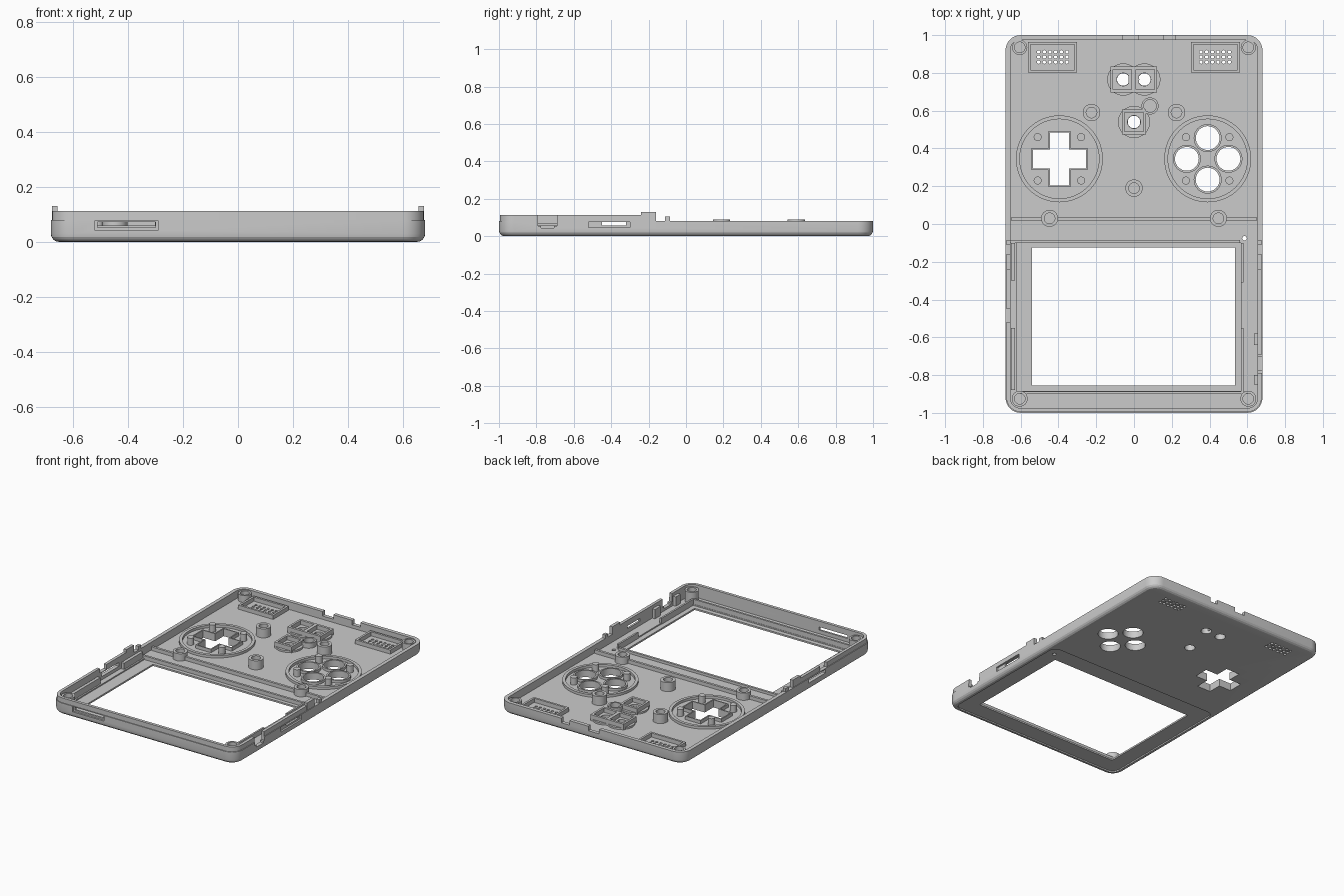
import bpy, bmesh, math

if "Cube" in bpy.data.objects:
    bpy.data.objects.remove(bpy.data.objects["Cube"])

GREY = (0.6, 0.6, 0.6, 1)
grey = bpy.data.materials.new("matte_grey")
grey.use_nodes = True
grey.diffuse_color = GREY
grey.node_tree.nodes["Principled BSDF"].inputs["Base Color"].default_value = GREY


# Outlines
def disc(cx, cy, r, n=32):
    return [(cx + r * math.cos(math.tau * i / n), cy + r * math.sin(math.tau * i / n)) for i in range(n)]


def rect(x0, x1, y0, y1, r=0.0, n=8):
    if r == 0:
        return [(x0, y0), (x1, y0), (x1, y1), (x0, y1)]
    pts = []
    for k, (cx, cy) in enumerate([(x1 - r, y1 - r), (x0 + r, y1 - r), (x0 + r, y0 + r), (x1 - r, y0 + r)]):
        for i in range(n + 1):
            a = math.pi / 2 * (k + i / n)
            pts.append((cx + r * math.cos(a), cy + r * math.sin(a)))
    return pts


def inset_case(d):
    return rect(-W + d, W - d, -1 + d, 1 - d, R - d)


def plus(cx, cy, a, w):
    quarter = [(a, -w), (a, w), (w, w)]
    pts = []
    for k in range(4):
        c, s = round(math.cos(k * math.pi / 2)), round(math.sin(k * math.pi / 2))
        pts += [(cx + x * c - y * s, cy + x * s + y * c) for x, y in quarter]
    return pts


# Solids, each made from (outline, z) rings
def loft(bm, rings, closed=False):
    loops = [[bm.verts.new((x, y, z)) for x, y in pts] for pts, z in rings]
    pairs = list(zip(loops, loops[1:]))
    if closed:
        pairs.append((loops[-1], loops[0]))
    else:
        bm.faces.new(loops[0][::-1])
        bm.faces.new(loops[-1])
    for a, b in pairs:
        for i in range(len(a)):
            j = (i + 1) % len(a)
            bm.faces.new((a[i], a[j], b[j], b[i]))


def prism(bm, pts, z0, z1):
    loft(bm, [(pts, z0), (pts, z1)])


def tube(bm, outer, inner, z0, z1):
    loft(bm, [(outer, z0), (outer, z1), (inner, z1), (inner, z0)], True)


def make(name, build):
    bm = bmesh.new()
    build(bm)
    bmesh.ops.recalc_face_normals(bm, faces=bm.faces)
    me = bpy.data.meshes.new(name)
    bm.to_mesh(me)
    bm.free()
    me.materials.append(grey)
    ob = bpy.data.objects.new(name, me)
    bpy.context.collection.objects.link(ob)
    me.shade_smooth()
    me.set_sharp_from_angle(angle=math.radians(12))
    return ob


def cut(ob, solids):
    cutter = make("cutter", lambda bm: [prism(bm, *s) for s in solids])
    mod = ob.modifiers.new("cut", "BOOLEAN")
    mod.operation, mod.solver, mod.object = "DIFFERENCE", "EXACT", cutter
    mod.use_self = True
    bpy.context.view_layer.update()
    dg = bpy.context.evaluated_depsgraph_get()
    me = bpy.data.meshes.new_from_object(ob.evaluated_get(dg))
    ob.modifiers.clear()
    ob.data = me
    me.shade_smooth()
    me.set_sharp_from_angle(angle=math.radians(12))
    bpy.data.objects.remove(cutter)


W, R, FLOOR, RIM = 0.68, 0.08, 0.028, 0.08
PAD, KEYS = (-0.395, 0.345), (0.39, 0.345)
key_spots = [(KEYS[0] + 0.11 * dx, KEYS[1] + 0.11 * dy) for dx, dy in [(1, 0), (0, 1), (-1, 0), (0, -1)]]
small_spots = [(-0.057, 0.765), (0.055, 0.765), (0, 0.54)]

# Case with a rounded lower edge
b = 0.03
edge = [(b * (1 - math.sin(t)), b * (1 - math.cos(t))) for t in [math.pi / 8 * i for i in range(5)]]
case = make("case_shell", lambda bm: loft(bm, [(inset_case(d), z) for d, z in edge] + [(inset_case(0), RIM)]))
cut(case, [(inset_case(0.025), FLOOR, 1)])

# Lens recess below, screen recess above, then the window
cut(case, [(rect(-0.645, 0.645, -0.965, 0, 0.05), -1, 0.009)])
cut(case, [(rect(-0.62, 0.57, -0.885, -0.1), 0.02, 0.9)])
cut(case, [(rect(-0.54, 0.535, -0.855, -0.125), -1, 1), (disc(0.585, -0.075, 0.012), -1, 1)])

# Button holes and speaker grilles
holes = [(plus(*PAD, 0.14, 0.05), -1, 1)]
holes += [(disc(x, y, 0.063), -1, 1) for x, y in key_spots]
holes += [(disc(x, y, 0.033), -1, 1) for x, y in small_spots]
for s in (-1, 1):
    for i in range(6):
        for j in range(3):
            holes.append((disc(s * (0.355 + 0.03 * i), 0.857 + 0.027 * j, 0.009, 12), -1, 1))
cut(case, holes)

# Lip around the screen half, with raised end tabs
lip = make("front_lip", lambda bm: tube(bm, inset_case(0.005), inset_case(0.025), RIM - 0.002, 0.112))
cut(lip, [(rect(-1, 1, -0.2, 2), 0, 1)])


def end_tabs(bm):
    for s in (-1, 1):
        xs = sorted((s * 0.655, s * 0.676))
        prism(bm, rect(*xs, -0.24, -0.16), FLOOR, 0.13)
        prism(bm, rect(*xs, -0.112, -0.085), FLOOR, 0.104)


make("end_tabs", end_tabs)

# Openings in the side, front and back walls
cut(case, [(rect(0.668, 1, -0.52, -0.3), 0.045, 0.077), (rect(-0.52, -0.29, -2, -0.988), 0.042, 0.077)])
cut(case, [
    (rect(0.6, 1, -0.45, -0.32), 0.056, 0.075), (rect(-0.51, -0.3, -2, -0.95), 0.052, 0.073),
    (rect(-1, -0.6, -0.5, -0.32), 0.05, 0.075), (rect(0.6, 1, -0.79, -0.69), 0.055, 1),
    (rect(-0.06, 0.02, 0.95, 2), 0.05, 1), (rect(0.16, 0.22, 0.95, 2), 0.05, 1),
])
cut(case, [(rect(0.59, 1.1, -0.775, -0.705), 0.043, 0.9)])
cut(lip, [(rect(0.6, 1, -0.79, -0.69), 0, 1)])
cut(lip, [(rect(-1, -0.6, -0.52, -0.45), 0, 1)])


# Screw bosses
def bosses(bm):
    spots = [(s * 0.605, 0.935, 0.04, 0.074) for s in (-1, 1)] + [(s * 0.605, -0.925, 0.042, 0.1) for s in (-1, 1)]
    spots += [(s * 0.225, 0.59, 0.046, 0.088) for s in (-1, 1)] + [(s * 0.447, 0.03, 0.045, 0.076) for s in (-1, 1)]
    for x, y, r, top in spots + [(0, 0.19, 0.046, 0.088)]:
        tube(bm, disc(x, y, r), disc(x, y, 0.028), 0.02, top)


make("screw_bosses", bosses)


# Round button wells with locating posts
def wells(bm):
    for cx, cy in (PAD, KEYS):
        tube(bm, disc(cx, cy, 0.23, 64), disc(cx, cy, 0.21, 64), 0.02, 0.045)
        for dx in (-0.115, 0.115):
            for dy in (-0.115, 0.115):
                prism(bm, disc(cx + dx, cy + dy, 0.021, 24), 0.02, 0.075)
    tube(bm, plus(*PAD, 0.148, 0.058), plus(*PAD, 0.14, 0.05), 0.02, 0.05)
    for x, y in key_spots:
        tube(bm, disc(x, y, 0.074), disc(x, y, 0.063), 0.02, 0.045)


make("button_wells", wells)


# Small button guides on rounded bases
def small_guides(bm):
    for x, y in small_spots:
        h = 0.053 if y > 0.7 else 0.05
        tube(bm, rect(x - h - 0.014, x + h + 0.014, y - h - 0.016, y + h + 0.016),
             rect(x - h, x + h, y - h, y + h), 0.02, 0.068)
        tube(bm, disc(x, y, 0.085), disc(x, y, 0.034), 0.02, 0.04)
    tube(bm, disc(0.085, 0.625, 0.045), disc(0.085, 0.625, 0.033), 0.02, 0.062)


make("small_button_guides", small_guides)


# Speaker frames
def speakers(bm):
    for s in (-1, 1):
        a, c = sorted((s * 0.302, s * 0.562))
        tube(bm, rect(a, c, 0.802, 0.964), rect(a + 0.014, c - 0.014, 0.816, 0.95), 0.02, 0.055)


make("speaker_frames", speakers)


# Ribs: centre divider, hinge shelf and screen guides
def ribs(bm):
    for x0, x1 in ((-0.65, -0.49), (-0.405, 0.405), (0.49, 0.65)):
        prism(bm, rect(x0, x1, 0.018, 0.034), 0.02, 0.052)
    prism(bm, rect(-0.655, 0.56, -0.1, -0.085), 0.02, 0.045)
    prism(bm, rect(-0.65, -0.63, -0.88, -0.55), 0.02, 0.07)
    prism(bm, rect(-0.65, -0.63, -0.3, -0.1), 0.02, 0.07)
    prism(bm, rect(-0.6, 0.6, -0.9, -0.887), 0.02, 0.06)
    for y0, y1 in ((-0.9, -0.55), (-0.31, -0.1)):
        prism(bm, rect(0.567, 0.579, y0, y1), 0.02, 0.06)
    for y0, y1 in ((-0.64, -0.58), (-0.85, -0.8)):
        prism(bm, rect(0.635, 0.656, y0, y1), 0.02, 0.09)


make("inner_ribs", ribs)
